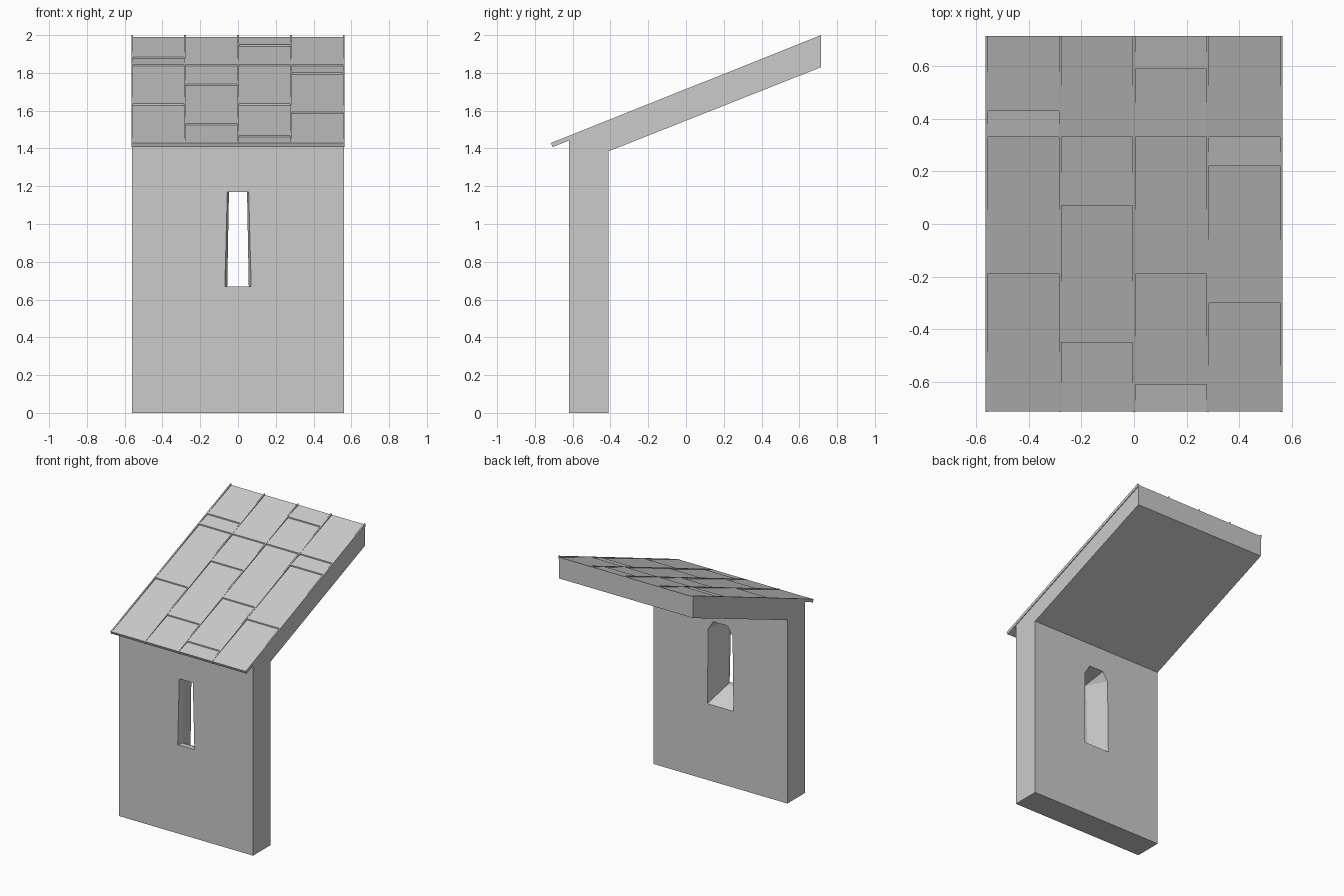
import bpy, bmesh

if "Cube" in bpy.data.objects:
    bpy.data.objects.remove(bpy.data.objects["Cube"])


def link_mesh(name, verts, faces):
    me = bpy.data.meshes.new(name)
    me.from_pydata(verts, [], faces)
    bm = bmesh.new()
    bm.from_mesh(me)
    bmesh.ops.recalc_face_normals(bm, faces=bm.faces)
    bm.to_mesh(me)
    bm.free()
    ob = bpy.data.objects.new(name, me)
    bpy.context.collection.objects.link(ob)
    return ob


def loft(name, rings):
    """Closed solid through rings of equal point count."""
    n = len(rings[0])
    verts = [p for r in rings for p in r]
    faces = [tuple(range(n)), tuple(range((len(rings) - 1) * n, len(rings) * n))]
    for k in range(len(rings) - 1):
        for i in range(n):
            j = (i + 1) % n
            faces.append((k * n + i, k * n + j, (k + 1) * n + j, (k + 1) * n + i))
    return link_mesh(name, verts, faces)


def extrude_x(name, profile, x0, x1):
    return loft(name, [[(x, y, z) for y, z in profile] for x in (x0, x1)])


def deck(y):
    """Height of the roof slab top at depth y."""
    return 1.69 + 0.4 * y


# Wall and sloping roof slab in one piece
wall = extrude_x("wall_and_roof_slab", [
    (-0.62, 0), (-0.41, 0), (-0.41, 1.385), (0.715, 1.83),
    (0.715, deck(0.715)), (-0.62, deck(-0.62))], -0.56, 0.56)


# Splayed window slit: wide inside, narrow throat, small outer chamfer
def window_ring(y, bottom, top, half_bottom, half_top, shoulder, half_head):
    half = [(half_bottom, bottom), (half_top, shoulder), (half_head, top)]
    return ([(x, y, z) for x, z in half] +
            [(-x, y, z) for x, z in reversed(half)])


cutter = loft("window_cutter", [
    window_ring(-0.63, 0.67, 1.17, 0.073, 0.059, 1.165, 0.058),
    window_ring(-0.58, 0.67, 1.17, 0.057, 0.048, 1.165, 0.047),
    window_ring(-0.40, 0.57, 1.21, 0.112, 0.105, 1.14, 0.06)])
cutter.hide_render = True
mod = wall.modifiers.new("window", 'BOOLEAN')
mod.operation = 'DIFFERENCE'
mod.solver = 'EXACT'
mod.object = cutter
bpy.context.view_layer.objects.active = wall
bpy.ops.object.modifier_apply(modifier=mod.name)
bpy.data.objects.remove(cutter)

# Roof sheets in four columns, each lifted slightly at its lower end
joints = [
    [-0.713, -0.19, 0.33, 0.43, 0.715],
    [-0.713, -0.45, 0.07, 0.33, 0.715],
    [-0.713, -0.61, -0.19, 0.33, 0.59, 0.715],
    [-0.713, -0.30, 0.22, 0.33, 0.715]]
for c, ys in enumerate(joints):
    x0 = -0.56 + 0.28 * c
    for r, (a, b) in enumerate(zip(ys, ys[1:])):
        foot = a + 0.008 if r == 0 else a
        extrude_x(f"roof_sheet_{c + 1}_{r + 1}", [
            (foot, deck(foot)), (b, deck(b)),
            (b, deck(b) + 0.014), (a, deck(a) + 0.023)], x0, x0 + 0.28)

# Standing seams between the columns
for i in range(5):
    x = (i - 2) * 0.28
    extrude_x(f"seam_{i + 1}", [
        (-0.707, deck(-0.707)), (0.715, deck(0.715)),
        (0.715, 2.0), (-0.715, deck(-0.715) + 0.025)], x - 0.005, x + 0.005)
